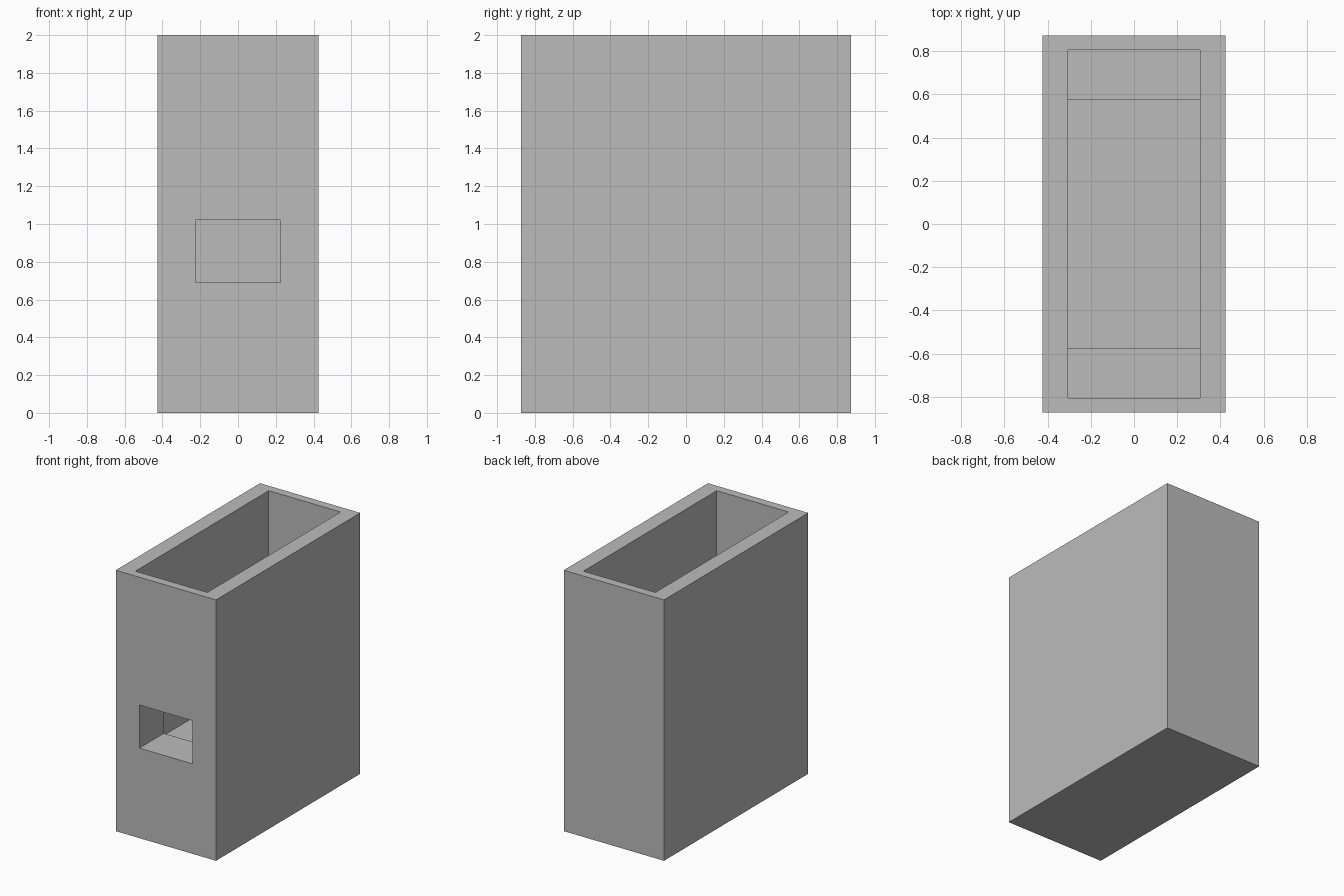
import bpy
import bmesh

cube = bpy.data.objects.get("Cube")
if cube:
    bpy.data.objects.remove(cube, do_unlink=True)

grey = bpy.data.materials.new("plain grey")
grey.use_nodes = True
colour = (0.5, 0.5, 0.5, 1.0)
grey.diffuse_color = colour
for node in grey.node_tree.nodes:
    if node.type == 'BSDF_PRINCIPLED':
        node.inputs["Base Color"].default_value = colour


def prism(name, half_width, profile):
    """Extrude a (y, z) profile across x, centred on x = 0."""
    bm = bmesh.new()
    face = bm.faces.new([bm.verts.new((-half_width, y, z)) for y, z in profile])
    side = bmesh.ops.extrude_face_region(bm, geom=[face])
    verts = [g for g in side["geom"] if isinstance(g, bmesh.types.BMVert)]
    bmesh.ops.translate(bm, verts=verts, vec=(2 * half_width, 0, 0))
    bmesh.ops.recalc_face_normals(bm, faces=bm.faces)
    mesh = bpy.data.meshes.new(name)
    bm.to_mesh(mesh)
    bm.free()
    mesh.materials.append(grey)
    obj = bpy.data.objects.new(name, mesh)
    bpy.context.collection.objects.link(obj)
    return obj


def rect(y0, y1, z0, z1):
    return [(y0, z0), (y1, z0), (y1, z1), (y0, z1)]


def cut(target, cutter):
    """Carve the cutter out of the target and discard it."""
    cutter.hide_render = True
    mod = target.modifiers.new("carve", 'BOOLEAN')
    mod.operation = 'DIFFERENCE'
    mod.solver = 'EXACT'
    mod.object = cutter
    bpy.context.view_layer.objects.active = target
    bpy.ops.object.modifier_apply(modifier=mod.name)
    bpy.data.objects.remove(cutter, do_unlink=True)


# Tall open box
box = prism("box_body", 0.425, rect(-0.873, 0.873, 0, 2))

# Stepped cavity: long opening on top, shorter well below
floor, ledge, above = 0.61, 1.2, 2.2
half_well, half_opening = 0.577, 0.807
right_side = [(half_well, floor), (half_well, ledge),
              (half_opening, ledge), (half_opening, above)]
left_side = [(-y, z) for y, z in reversed(right_side)]
cut(box, prism("cavity_cutter", 0.305, right_side + left_side))

# Window through the thick front wall into the well
cut(box, prism("window_cutter", 0.225, rect(-1.0, -0.3, 0.69, 1.02)))
